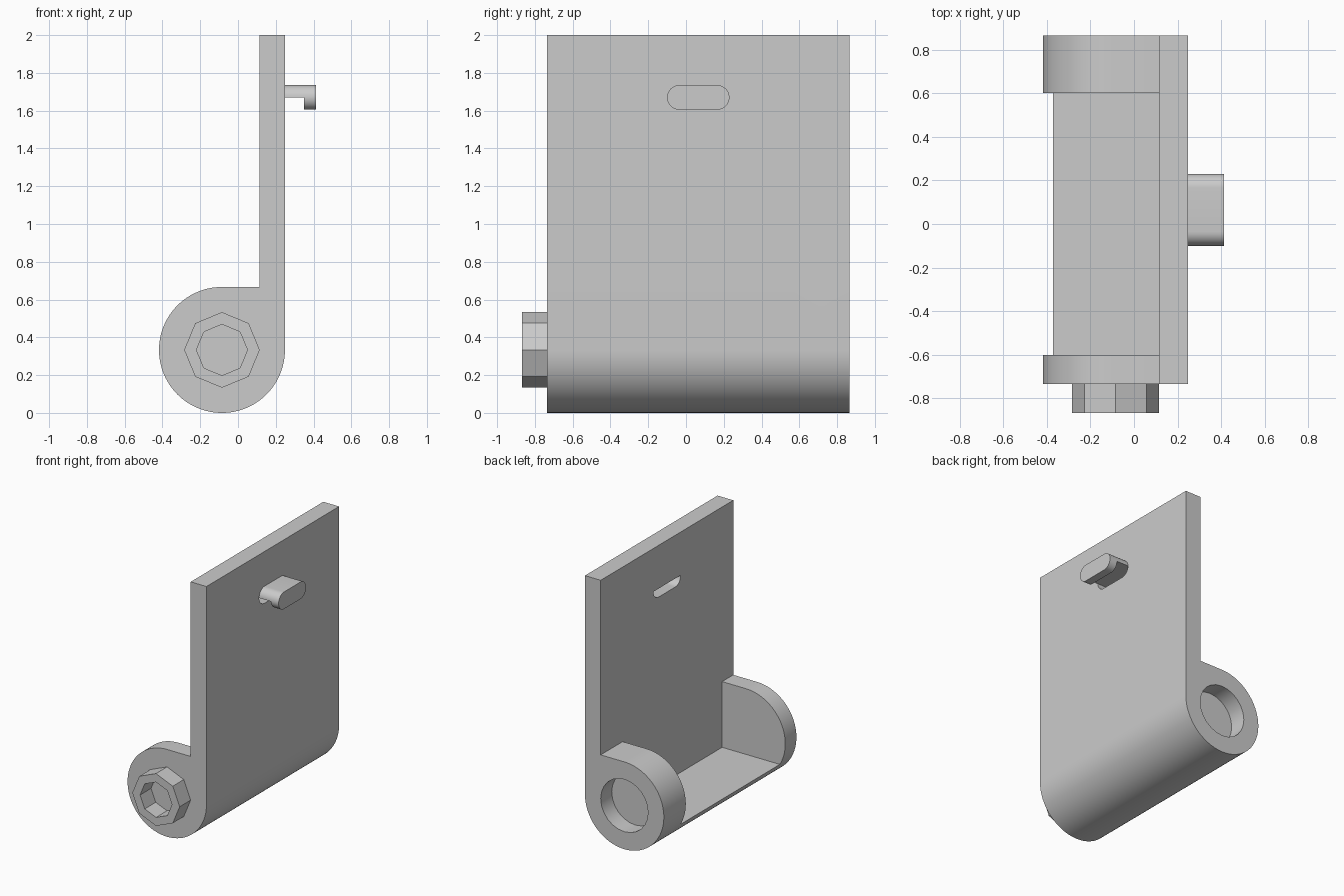
import bpy, bmesh, math
from mathutils import Vector

if "Cube" in bpy.data.objects:
    bpy.data.objects.remove(bpy.data.objects["Cube"], do_unlink=True)

# One plain grey for every part
grey = bpy.data.materials.new("plain_grey")
grey.use_nodes = True
colour = (0.6, 0.6, 0.6, 1)
grey.diffuse_color = colour
grey.node_tree.nodes["Principled BSDF"].inputs["Base Color"].default_value = colour

R = 1 / 3                      # barrel radius
CX, CZ = -0.085, R             # barrel centre
FRONT, BACK = -0.735, 0.865    # ends of the body
INNER, OUTER = 0.115, CX + R   # faces of the upright plate


def arc(cx, cy, r, start, end, steps):
    angles = [math.radians(start + (end - start) * i / steps) for i in range(steps + 1)]
    return [(cx + r * math.cos(a), cy + r * math.sin(a)) for a in angles]


def prism(name, profile, axis, lo, hi):
    """Extrude a closed profile along x (yz profile) or y (xz profile)."""
    bm = bmesh.new()
    place = (lambda p: (lo, p[0], p[1])) if axis == "x" else (lambda p: (p[0], lo, p[1]))
    face = bm.faces.new([bm.verts.new(place(p)) for p in profile])
    ext = bmesh.ops.extrude_face_region(bm, geom=[face])
    shift = Vector((hi - lo, 0, 0)) if axis == "x" else Vector((0, hi - lo, 0))
    bmesh.ops.translate(bm, vec=shift, verts=[g for g in ext["geom"] if isinstance(g, bmesh.types.BMVert)])
    bmesh.ops.recalc_face_normals(bm, faces=bm.faces)
    mesh = bpy.data.meshes.new(name)
    bm.to_mesh(mesh)
    bm.free()
    mesh.materials.append(grey)
    obj = bpy.data.objects.new(name, mesh)
    bpy.context.collection.objects.link(obj)
    return obj


def rect(a0, b0, a1, b1):
    return [(a0, b0), (a1, b0), (a1, b1), (a0, b1)]


def activate(obj):
    bpy.ops.object.select_all(action="DESELECT")
    obj.select_set(True)
    bpy.context.view_layer.objects.active = obj


def cut(obj, cutter):
    cutter.hide_render = True
    mod = obj.modifiers.new("cut", "BOOLEAN")
    mod.operation, mod.solver, mod.object = "DIFFERENCE", "EXACT", cutter
    activate(obj)
    bpy.ops.object.modifier_apply(modifier=mod.name)
    bpy.data.objects.remove(cutter, do_unlink=True)


# Upright plate with the rolled barrel at its foot
outline = [(INNER, 2), (OUTER, 2)] + arc(CX, CZ, R, 0, -270, 72) + [(INNER, 2 * R)]
body = prism("plate_and_barrel", outline, "y", FRONT, BACK)

# Open cavity between the two end cheeks
cut(body, prism("cavity_cutter", rect(-1, 0.165, INNER, 1), "y", -0.6, 0.6))

# Round socket in the back cheek
cut(body, prism("socket_cutter", arc(CX, CZ, 0.2, 0, 360, 24)[:-1], "y", BACK - 0.133, 1))

# Slot through the plate, lower half of the hook outline
HZ, HR, Y0, Y1 = 1.67, 0.065, -0.035, 0.165
slot = arc(Y0, HZ, HR, 180, 270, 10) + arc(Y1, HZ, HR, 270, 360, 10)
cut(body, prism("slot_cutter", slot, "x", 0, 0.3))

# Hook: rounded lip carried by its upper half
pill = arc(Y0, HZ, HR, 90, 270, 20) + arc(Y1, HZ, HR, -90, 90, 20)
hook = prism("hook", pill, "x", OUTER, 0.413)
cut(hook, prism("hook_cutter", rect(-0.5, 1.5, 0.5, HZ), "x", 0, 0.35))

# Octagonal hollow boss on the front cheek
boss = prism("octagonal_boss", arc(CX, CZ, 0.2, 0, 360, 8)[:-1], "y", FRONT - 0.133, FRONT)
cut(boss, prism("boss_cutter", arc(CX, CZ, 0.135, 0, 360, 8)[:-1], "y", -1, 0))

for part in (body, hook, boss):
    activate(part)
    bpy.ops.object.shade_smooth_by_angle(angle=math.radians(30))
